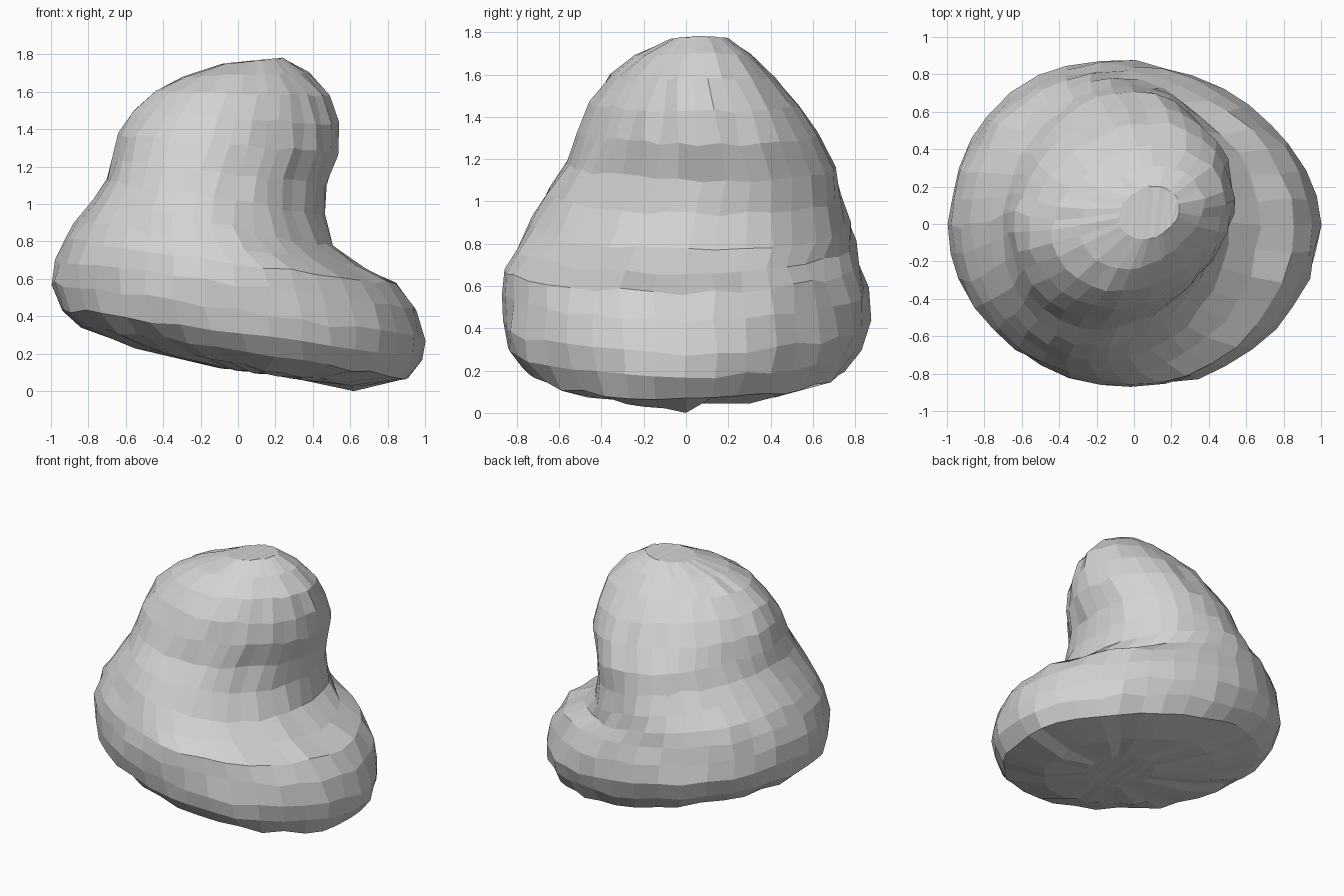
import bpy, bmesh, math, random
from mathutils import Vector

cube = bpy.data.objects.get("Cube")
if cube:
    bpy.data.objects.remove(cube)

random.seed(4)
SIDES = 36

# Tilted cross-sections: left x, left z, right x, right z, front y, back y, skew
# (skew stretches the oval along one diagonal and squeezes the other)
RINGS = [
    (-.12, .13, .36, .06, -.25, .22, 0),
    (-.55, .24, .63, .03, -.54, .50, -.04),
    (-.84, .35, .92, .06, -.76, .75, -.06),
    (-.95, .44, .98, .17, -.85, .83, -.06),
    (-.99, .58, .99, .28, -.87, .87, -.06),
    (-.97, .70, .95, .44, -.87, .85, -.06),
    (-.93, .81, .86, .57, -.85, .82, -.07),
    (-.87, .91, .67, .66, -.80, .79, -.06),
    (-.78, 1.02, .52, .77, -.73, .77, .02),
    (-.70, 1.13, .46, .94, -.65, .73, .06),
    (-.66, 1.24, .47, 1.1, -.56, .70, .08),
    (-.63, 1.37, .53, 1.27, -.50, .62, .09),
    (-.55, 1.49, .52, 1.43, -.44, .53, .10),
    (-.43, 1.60, .47, 1.58, -.35, .41, .13),
    (-.28, 1.68, .36, 1.70, -.23, .30, .16),
    (-.08, 1.75, .24, 1.78, -.08, .20, .1),
]


def ring_points(ring):
    """One lumpy skewed oval; a negative skew only shapes the back half."""
    xl, zl, xr, zr, yf, yb, skew = ring
    rough = .013 * min(1, (xr - xl) / 1.2)
    for i in range(SIDES):
        a = math.tau * i / SIDES
        c, s = math.cos(a), math.sin(a)
        k = 1 + skew * math.sin(2 * a) * (1 if skew > 0 else max(0, s))
        t = (1 + c * k) / 2
        p = Vector((xl + (xr - xl) * t,
                    (yf + yb) / 2 + (yb - yf) / 2 * s * k,
                    zl + (zr - zl) * t))
        yield p + Vector([random.uniform(-rough, rough) for _ in range(3)])


# Boulder skin
bm = bmesh.new()
loops = [[bm.verts.new(p) for p in ring_points(r)] for r in RINGS]
for low, high in zip(loops, loops[1:]):
    for i in range(SIDES):
        j = (i + 1) % SIDES
        bm.faces.new((low[i], low[j], high[j], high[i]))

# Top and underside closed with strips running across
for loop in (loops[0], loops[-1]):
    for i in range(SIDES // 2 - 1):
        bm.faces.new((loop[i], loop[i + 1], loop[-i - 2], loop[-i - 1]))

# Small foot point on the underside
for v in bm.verts:
    v.co.z = max(.02, v.co.z)
loops[1][0].co = (.62, 0, 0)
bmesh.ops.recalc_face_normals(bm, faces=bm.faces)

mesh = bpy.data.meshes.new("boulder")
bm.to_mesh(mesh)
bm.free()
boulder = bpy.data.objects.new("boulder", mesh)
bpy.context.collection.objects.link(boulder)

# Stone colour
stone = bpy.data.materials.new("stone_grey")
stone.use_nodes = True
grey = (.65, .65, .65, 1)
stone.diffuse_color = grey
stone.node_tree.nodes["Principled BSDF"].inputs["Base Color"].default_value = grey
mesh.materials.append(stone)
